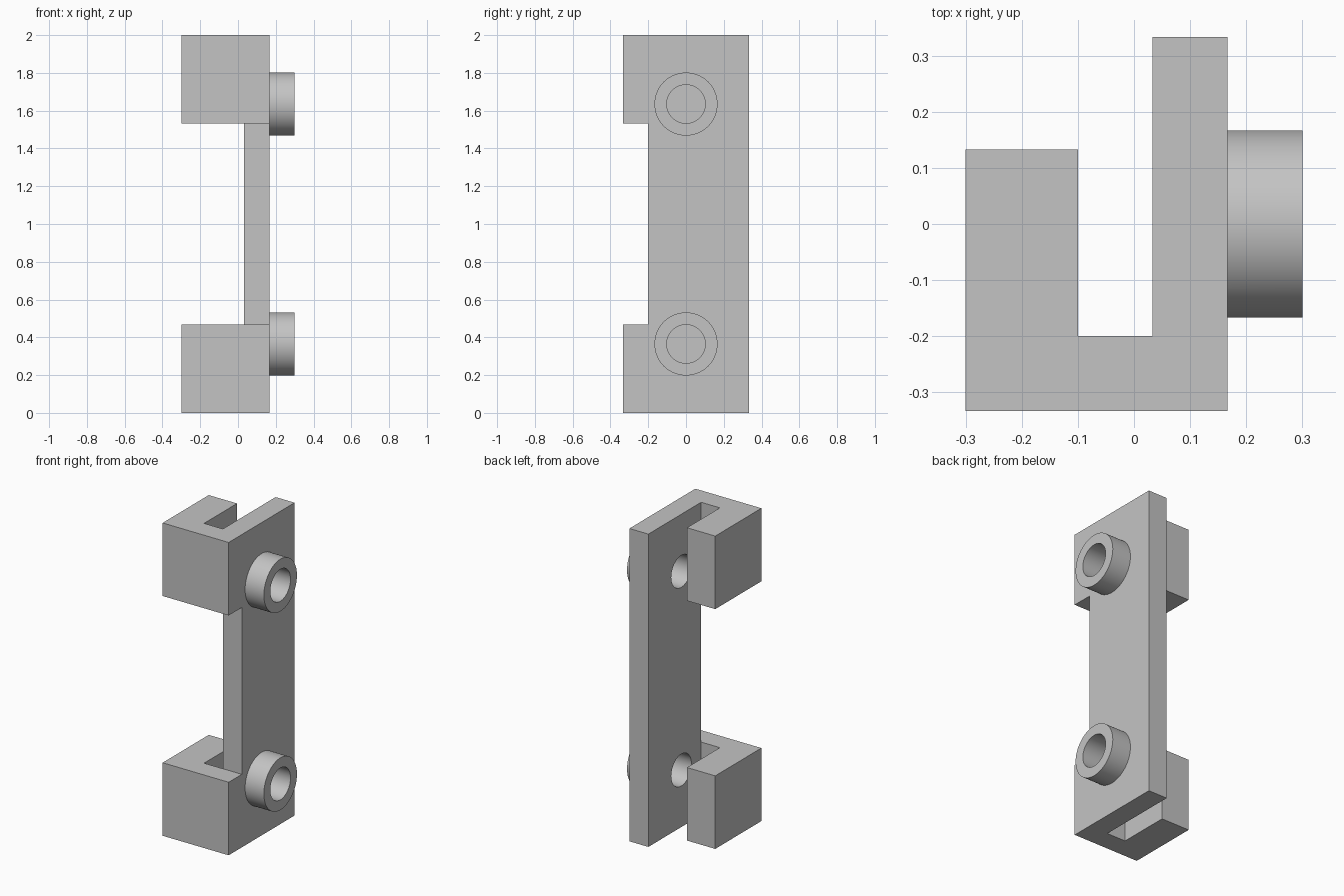
import bpy, bmesh, math
from mathutils import Matrix, Vector

if "Cube" in bpy.data.objects:
    bpy.data.objects.remove(bpy.data.objects["Cube"], do_unlink=True)

grey = bpy.data.materials.new("plain grey")
grey.use_nodes = True
colour = (0.55, 0.55, 0.55, 1)
grey.diffuse_color = colour
grey.node_tree.nodes["Principled BSDF"].inputs["Base Color"].default_value = colour


def finish(bm, name):
    bmesh.ops.recalc_face_normals(bm, faces=bm.faces)
    mesh = bpy.data.meshes.new(name)
    bm.to_mesh(mesh)
    bm.free()
    mesh.materials.append(grey)
    obj = bpy.data.objects.new(name, mesh)
    bpy.context.collection.objects.link(obj)
    return obj


def prism(name, outline, z0, z1):
    """Extrude an x-y outline from z0 to z1."""
    bm = bmesh.new()
    face = bm.faces.new([bm.verts.new((x, y, z0)) for x, y in outline])
    top = bmesh.ops.extrude_face_region(bm, geom=[face])["geom"]
    verts = [v for v in top if isinstance(v, bmesh.types.BMVert)]
    bmesh.ops.translate(bm, verts=verts, vec=Vector((0, 0, z1 - z0)))
    return finish(bm, name)


def rod(name, radius, x0, x1, z):
    """Round bar along x."""
    bm = bmesh.new()
    place = Matrix.Translation(((x0 + x1) / 2, 0, z)) @ Matrix.Rotation(math.pi / 2, 4, "Y")
    bmesh.ops.create_cone(bm, cap_ends=True, segments=64, radius1=radius,
                          radius2=radius, depth=x1 - x0, matrix=place)
    return finish(bm, name)


def combine(target, tool, operation):
    """Apply a boolean and remove the tool object."""
    mod = target.modifiers.new(operation.lower(), "BOOLEAN")
    mod.operation, mod.solver, mod.object = operation, "EXACT", tool
    bpy.context.view_layer.objects.active = target
    bpy.ops.object.modifier_apply(modifier=mod.name)
    bpy.data.objects.remove(tool, do_unlink=True)


# Full-height channel, later opened in the middle
channel = [(-0.3, -0.333), (0.167, -0.333), (0.167, 0.333), (0.033, 0.333),
           (0.033, -0.2), (-0.1, -0.2), (-0.1, 0.133), (-0.3, 0.133)]
bracket = prism("bracket", channel, 0, 2)

# Clear everything but the back plate between the two hooks
opening = [(-0.5, -0.5), (0.4, -0.5), (0.4, -0.2), (0.033, -0.2),
           (0.033, 0.5), (-0.5, 0.5)]
combine(bracket, prism("opening_cutter", opening, 0.467, 1.533), "DIFFERENCE")

# Round bosses with bores through the plate
for z in (0.365, 1.635):
    combine(bracket, rod("boss", 0.167, 0.1, 0.3, z), "UNION")
    combine(bracket, rod("bore_cutter", 0.102, -0.03, 0.4, z), "DIFFERENCE")

bpy.ops.object.select_all(action="DESELECT")
bracket.select_set(True)
bpy.context.view_layer.objects.active = bracket
bpy.ops.object.shade_smooth_by_angle(angle=math.radians(30))
